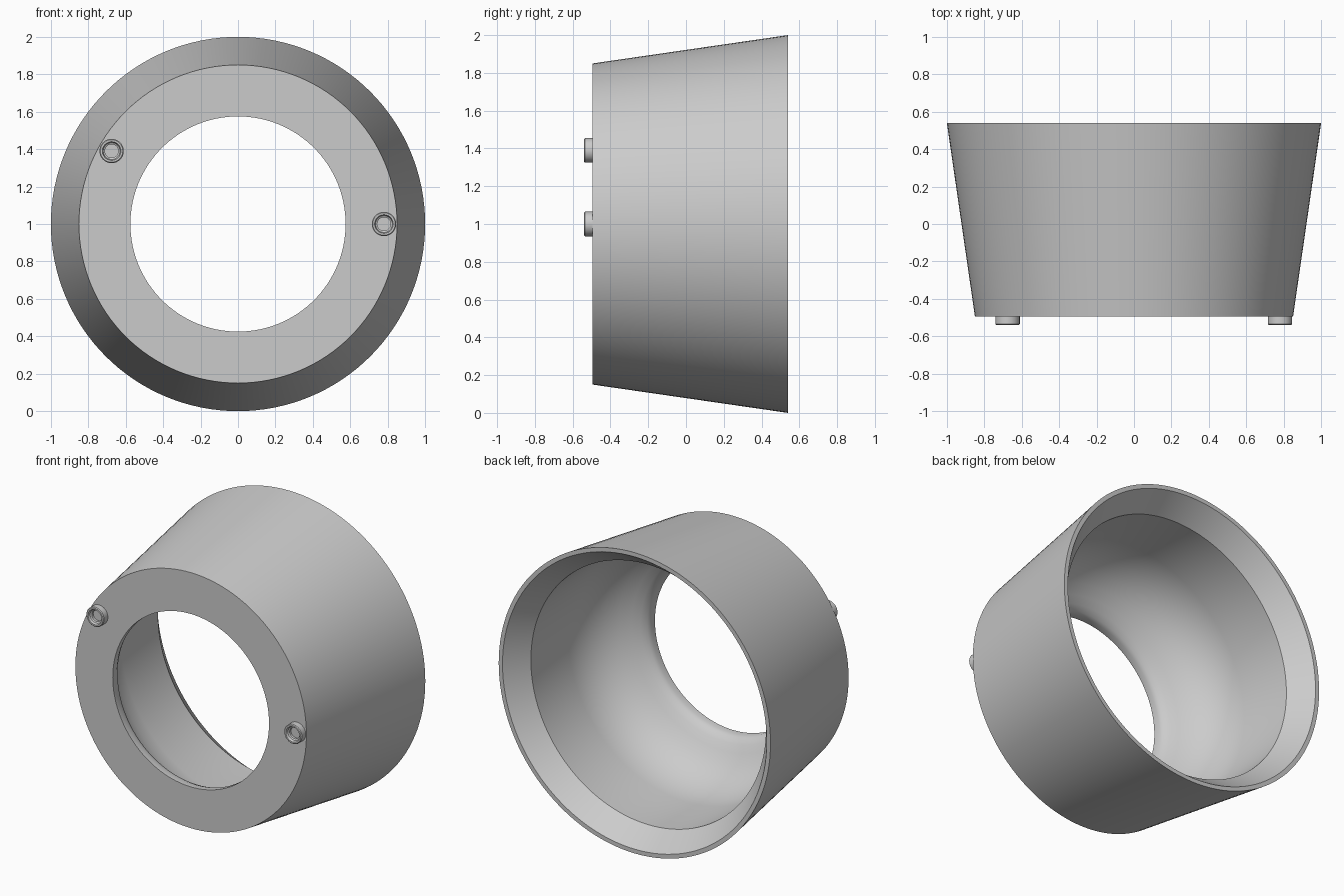
import bpy, math
from mathutils import Vector

cube = bpy.data.objects.get("Cube")
if cube:
    bpy.data.objects.remove(cube, do_unlink=True)

# Single neutral grey finish
GREY = (0.6, 0.6, 0.6, 1)
grey = bpy.data.materials.new("plain_grey")
grey.use_nodes = True
grey.diffuse_color = GREY
grey.node_tree.nodes["Principled BSDF"].inputs["Base Color"].default_value = GREY


def lathe(name, profile, centre, segments, closed):
    """Spin (radius, y) points round the y axis; a zero radius becomes a pole."""
    verts, rings, faces = [], [], []
    for r, y in profile:
        count = segments if r > 0 else 1
        rings.append([len(verts) + i for i in range(count)])
        for i in range(count):
            a = math.tau * i / segments
            verts.append((r * math.cos(a), y, r * math.sin(a)))
    pairs = list(zip(rings, rings[1:]))
    if closed:
        pairs.append((rings[-1], rings[0]))
    for a, b in pairs:
        for i in range(segments):
            j = (i + 1) % segments
            if len(b) == 1:
                faces.append((a[i], a[j], b[0]))
            else:
                faces.append((a[i], a[j], b[j], b[i]))
    mesh = bpy.data.meshes.new(name)
    mesh.from_pydata(verts, [], faces)
    mesh.materials.append(grey)
    obj = bpy.data.objects.new(name, mesh)
    obj.location = centre
    bpy.context.collection.objects.link(obj)
    bpy.ops.object.select_all(action='DESELECT')
    obj.select_set(True)
    bpy.context.view_layer.objects.active = obj
    bpy.ops.object.mode_set(mode='EDIT')
    bpy.ops.mesh.select_all(action='SELECT')
    bpy.ops.mesh.normals_make_consistent(inside=False)
    bpy.ops.object.mode_set(mode='OBJECT')
    bpy.ops.object.shade_smooth_by_angle(angle=math.radians(28))
    return obj


FRONT, BACK = -0.495, 0.54
AXIS = Vector((0, 0, 1))

# Tapered housing: outer cone, back rim, chamfer, bore, rounded bowl, front lip
bowl = [(0.865, 0.0), (0.855, -0.09), (0.825, -0.18), (0.78, -0.26),
        (0.72, -0.325), (0.66, -0.37), (0.615, -0.4), (0.585, -0.43), (0.575, -0.455)]
housing = [(0.85, FRONT), (1.0, BACK), (0.972, BACK), (0.865, 0.395)] + bowl + [(0.575, FRONT)]
lathe("tapered_housing", housing, AXIS, 128, True)

# Two socket-headed pins on the front face
pin = [(0.065, FRONT), (0.065, -0.535), (0.06, -0.54), (0.05, -0.54),
       (0.045, -0.525), (0.036, -0.52), (0.036, -0.505), (0, -0.505)]
for side, angle in (("left", 0), ("right", 150)):
    a = math.radians(angle)
    lathe(side + "_pin", pin, AXIS + 0.78 * Vector((math.cos(a), 0, math.sin(a))), 32, False)
